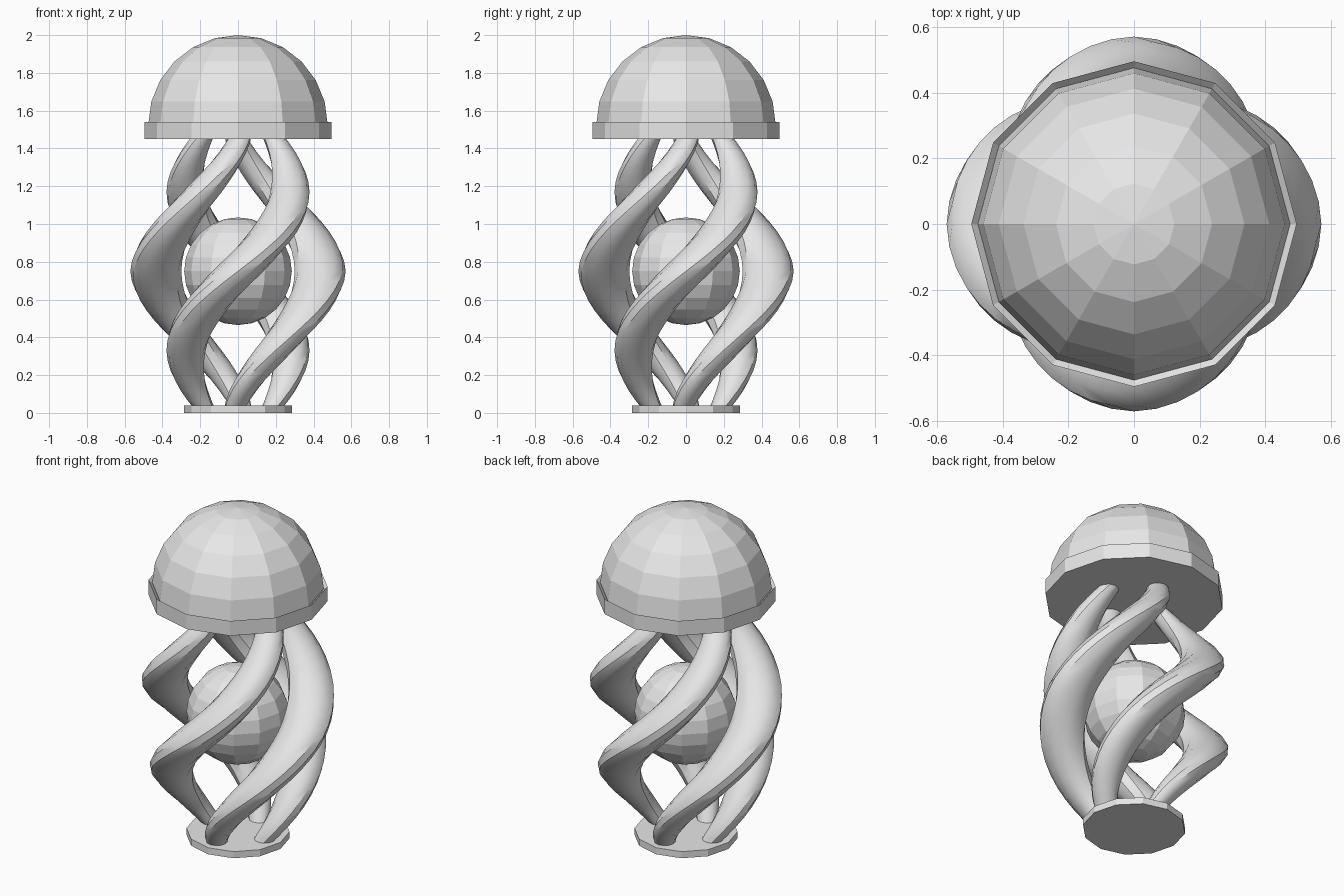
import bpy, bmesh, math

cube = bpy.data.objects.get("Cube")
if cube:
    bpy.data.objects.remove(cube, do_unlink=True)

grey = bpy.data.materials.new("light_grey")
grey.use_nodes = True
colour = (0.8, 0.8, 0.8, 1.0)
grey.diffuse_color = colour
grey.node_tree.nodes["Principled BSDF"].inputs["Base Color"].default_value = colour

SIDES = 12


def finish(name, bm):
    bmesh.ops.recalc_face_normals(bm, faces=bm.faces)
    mesh = bpy.data.meshes.new(name)
    bm.to_mesh(mesh)
    bm.free()
    mesh.materials.append(grey)
    obj = bpy.data.objects.new(name, mesh)
    bpy.context.collection.objects.link(obj)
    return obj


def circle(bm, cx, cy, z, r, turn=0.0):
    """Ring of vertices lying flat at height z."""
    angles = [turn + math.tau * i / SIDES for i in range(SIDES)]
    return [bm.verts.new((cx + r * math.cos(a), cy + r * math.sin(a), z)) for a in angles]


def skin(bm, rings):
    """Bridge neighbouring rings and close both ends."""
    for low, high in zip(rings, rings[1:]):
        for i in range(SIDES):
            j = (i + 1) % SIDES
            bm.faces.new((low[i], low[j], high[j], high[i]))
    bm.faces.new(rings[0][::-1])
    bm.faces.new(rings[-1])


def lathe(name, profile):
    bm = bmesh.new()
    skin(bm, [circle(bm, 0, 0, z, r) for r, z in profile])
    return finish(name, bm)


def ball(name, radius, z, upper_half=False):
    bm = bmesh.new()
    bmesh.ops.create_uvsphere(bm, u_segments=SIDES, v_segments=SIDES, radius=radius)
    if upper_half:
        low = [v for v in bm.verts if v.co.z < -0.001]
        bmesh.ops.delete(bm, geom=low, context='VERTS')
    bmesh.ops.translate(bm, verts=bm.verts, vec=(0, 0, z))
    return finish(name, bm)


# Base disc, and the cap rim with its top sloping in to the dome
lathe("base_disc", [(0.285, 0), (0.285, 0.04)])
lathe("cap_rim", [(0.495, 1.45), (0.495, 1.54), (0.47, 1.515)])

# Faceted dome and inner ball
ball("dome", 0.475, 1.525, upper_half=True)
ball("inner_ball", 0.285, 0.75)


# Twisted arms: flat circular sections swept round the axis, widest at the middle
def twisted_arm(name, start, steps=28):
    bm = bmesh.new()
    rings = []
    for k in range(steps + 1):
        t = -1 + 2 * k / steps
        scale = 1 - 0.6 * abs(t) ** 1.7
        angle = start + math.radians(97) * t
        reach = 0.435 * scale
        rings.append(circle(bm, reach * math.cos(angle), reach * math.sin(angle),
                            0.75 + 0.735 * t, 0.135 * scale, angle))
    skin(bm, rings)
    arm = finish(name, bm)
    bpy.ops.object.select_all(action='DESELECT')
    arm.select_set(True)
    bpy.context.view_layer.objects.active = arm
    bpy.ops.object.shade_smooth_by_angle(angle=math.radians(35))


for i, side in enumerate(("left", "back", "right", "front")):
    twisted_arm(side + "_twisted_arm", i * math.pi / 2)
